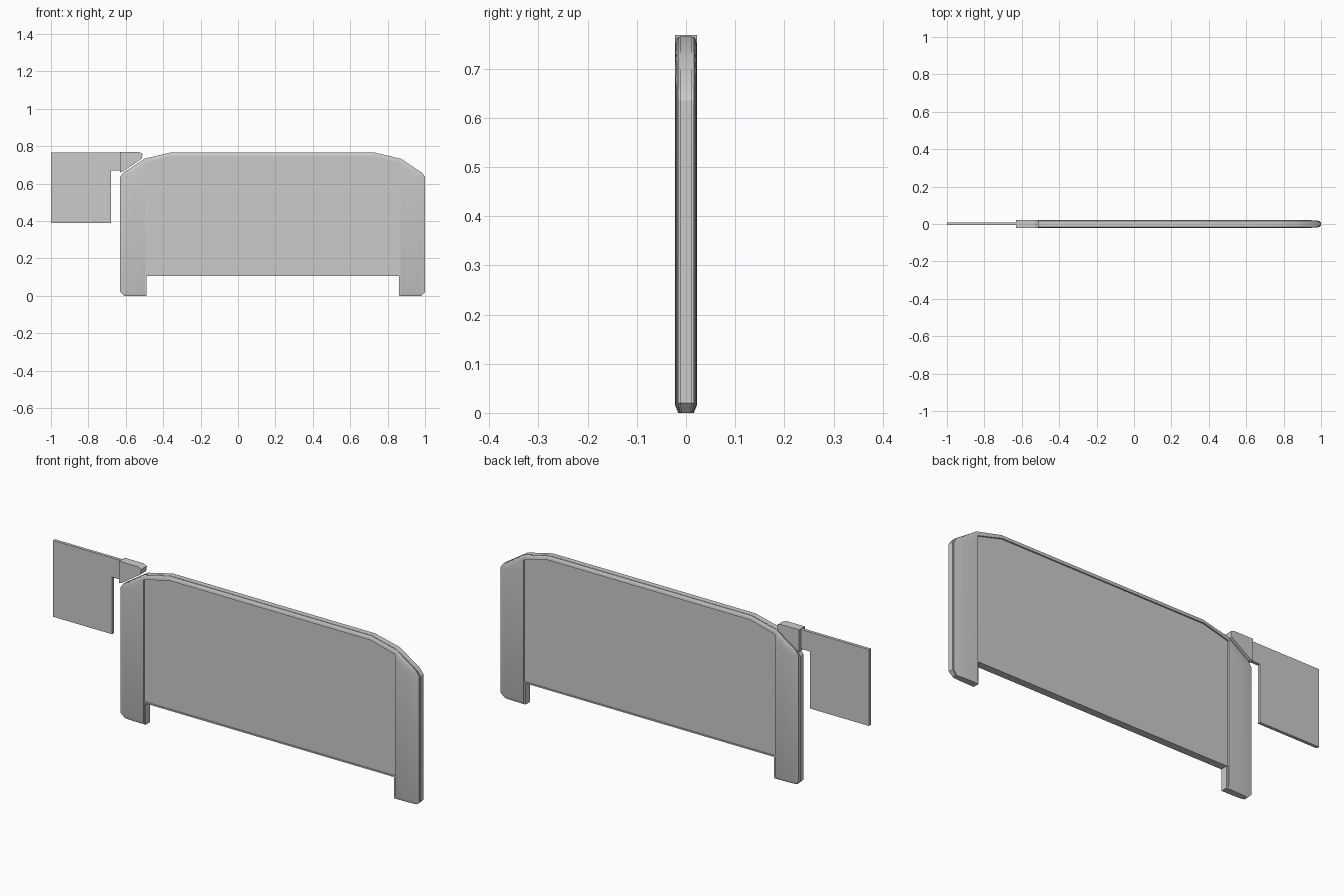
import bpy, bmesh

if "Cube" in bpy.data.objects:
    bpy.data.objects.remove(bpy.data.objects["Cube"])

CX = 0.185  # centre of the main board


def finish(name, bm, smooth=False):
    bmesh.ops.recalc_face_normals(bm, faces=bm.faces)
    me = bpy.data.meshes.new(name)
    bm.to_mesh(me)
    bm.free()
    ob = bpy.data.objects.new(name, me)
    bpy.context.collection.objects.link(ob)
    if smooth:
        bpy.ops.object.select_all(action='DESELECT')
        ob.select_set(True)
        bpy.context.view_layer.objects.active = ob
        bpy.ops.object.shade_smooth_by_angle(angle=0.4)
    return ob


def prism(name, outline, y0, y1):
    """Extrude an x-z outline from y0 to y1."""
    bm = bmesh.new()
    face = bm.faces.new([bm.verts.new((x, y0, z)) for x, z in outline])
    ext = bmesh.ops.extrude_face_region(bm, geom=[face])
    for v in ext['geom']:
        if isinstance(v, bmesh.types.BMVert):
            v.co.y = y1
    return finish(name, bm)


def flip(p):
    return (2 * CX - p[0], p[1])


# Rim: outer point, inner point and thickness factor, right half from foot to top
half = [((.98, 0), (.868, 0), .73),
        ((1.0, .02), (.868, .015), 1),
        ((1.0, .635), (.868, .64), 1),
        ((.985, .657), (.868, .675), 1),
        ((.87, .733), (.868, .71), 1),
        ((.735, .765), (.735, .745), 1)]
stations = half + [(flip(o), flip(i), s) for o, i, s in reversed(half)]

# Rim cross-section: thin stepped edge swelling towards the inner side
side = [(0, .012), (.05, .012), (.05, .016), (.2, .0185), (.45, .0205), (.75, .0217), (1, .022)]
section = side + [(t, -y) for t, y in reversed(side)]

bm = bmesh.new()
rings = []
for o, i, s in stations:
    rings.append([bm.verts.new((o[0] + (i[0] - o[0]) * t, y * s, o[1] + (i[1] - o[1]) * t))
                  for t, y in section])
n = len(section)
for a, b in zip(rings, rings[1:]):
    for k in range(n):
        bm.faces.new((a[k], a[(k + 1) % n], b[(k + 1) % n], b[k]))
bm.faces.new(rings[0])
bm.faces.new(rings[-1])
finish("rim", bm, smooth=True)

# Recessed centre panel
top = [(.875, .105), (.875, .712), (.735, .75)]
prism("centre_panel", top + [flip(p) for p in reversed(top)], -.015, .015)

# Lip along the bottom of the panel
prism("bottom_lip", [(-.503, .105), (.873, .105), (.873, .112), (-.503, .112)], -.018, .018)

# Inner blocks of the feet
foot = [(.86, 0), (.90, 0), (.90, .107), (.86, .107)]
prism("right_foot", foot, -.016, .016)
prism("left_foot", [flip(p) for p in foot], -.016, .016)

# Bracket hugging the shoulder
prism("bracket", [(-.63, .66), (-.615, .665), (-.515, .733), (-.51, .76),
                  (-.53, .768), (-.63, .768)], -.022, .022)

# Side plate with its arm
prism("side_plate", [(-1, .39), (-.68, .39), (-.68, .67), (-.62, .67),
                     (-.62, .765), (-1, .765)], -.006, .009)
